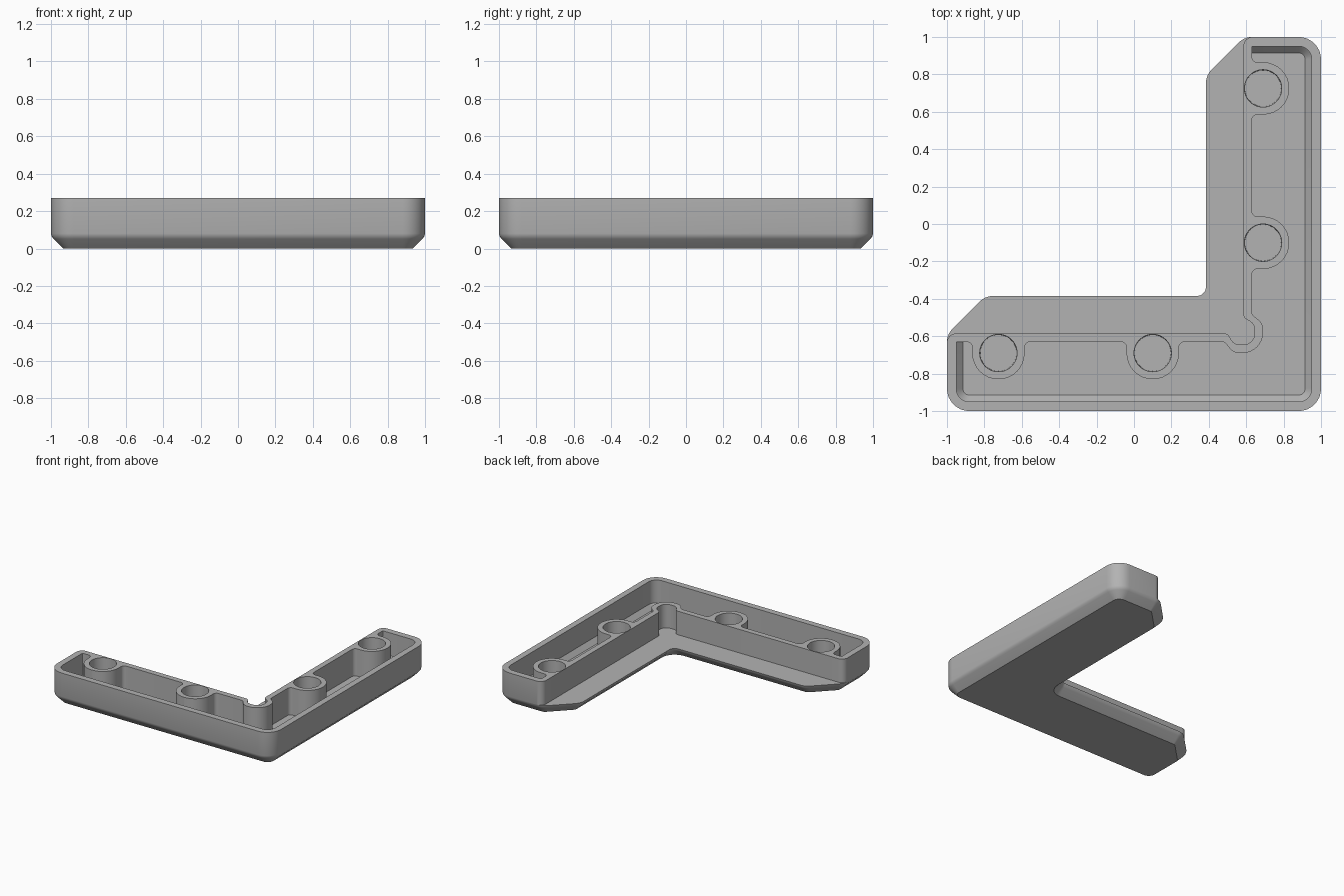
import bpy, bmesh, math
from mathutils import Vector

cube = bpy.data.objects.get("Cube")
if cube:
    bpy.data.objects.remove(cube, do_unlink=True)

TOP, LEDGE, FLOOR = 0.27, 0.08, 0.05

grey = bpy.data.materials.new("plain grey")
grey.use_nodes = True
grey.diffuse_color = (0.45, 0.45, 0.45, 1)
grey.node_tree.nodes["Principled BSDF"].inputs["Base Color"].default_value = grey.diffuse_color


def mirrored(half):
    """Complete a half outline across the diagonal; its ends lie on the diagonal."""
    return half + [(-y, -x, r) for x, y, r in reversed(half[1:-1])]


def rounded(corners, inset=0.0, steps=8):
    """Counter-clockwise outline of (x, y, radius) corners, filleted and inset."""
    out, n = [], len(corners)
    for i, (x, y, r) in enumerate(corners):
        p = Vector((x, y))
        a = (p - Vector(corners[i - 1][:2])).normalized()
        b = (Vector(corners[(i + 1) % n][:2]) - p).normalized()
        turn = a.angle_signed(b) * -1
        side = 1 if turn > 0 else -1
        na, nb = Vector((-a.y, a.x)), Vector((-b.y, b.x))
        miter = (na + nb) / (1 + na.dot(nb))
        p = p + miter * inset
        if r == 0:
            out.append(p)
            continue
        r = max(r - side * inset, 0.005)
        centre = p + miter * side * r
        start = -na * side * r
        for k in range(steps + 1):
            t = turn * k / steps
            c, s = math.cos(t), math.sin(t)
            out.append(centre + Vector((start.x * c - start.y * s, start.x * s + start.y * c)))
    return out


def loft(name, layers):
    """Solid through (outline, height) layers with equal point counts."""
    bm = bmesh.new()
    rings = [[bm.verts.new((p.x, p.y, z)) for p in pts] for pts, z in layers]
    for low, high in zip(rings, rings[1:]):
        for i in range(len(low)):
            bm.faces.new((low[i - 1], low[i], high[i], high[i - 1]))
    bm.faces.new(rings[0][::-1])
    bm.faces.new(rings[-1])
    bmesh.ops.recalc_face_normals(bm, faces=bm.faces)
    mesh = bpy.data.meshes.new(name)
    bm.to_mesh(mesh)
    bm.free()
    mesh.materials.append(grey)
    obj = bpy.data.objects.new(name, mesh)
    bpy.context.collection.objects.link(obj)
    return obj


# L-shaped body with a softened chamfer around the underside
body_outline = mirrored([(1, -1, .12), (1, 1, .12), (.59, 1, .1),
                         (.385, .795, .1), (.385, -.385, .05)])
profile = [(.065, 0), (.014, .051), (.004, .064), (0, .08), (0, TOP)]
bracket = loft("corner_bracket", [(rounded(body_outline, d), z) for d, z in profile])

# Step along the inside of the L, with a round relief notch in the corner
step_outline = mirrored([(.645, -.645, .06), (.645, -.535, .05), (.585, -.5, .03),
                         (.585, 1, .05), (.635, 1, 0), (.635, 1.2, 0), (-1.2, 1.2, 0)])
step = rounded(step_outline)
cutters = [loft("ledge_cutter", [(step, LEDGE), (step, TOP + .1)])]

# Pocket that leaves a thin wall, four bosses and the corner bulge
boss_y = (.725, -.1)


def pocket(e, r):
    half = [(e, -e, r), (e, e, r), (.63, e, .006)]
    for y in boss_y:
        half += [(.63, y + .14, .03), (.83, y + .14, .139),
                 (.83, y - .14, .139), (.63, y - .14, .03)]
    half += [(.63, -.485, .03), (.69, -.53, .07), (.69, -.69, .11)]
    return rounded(mirrored(half))


wide, narrow = pocket(.95, .07), pocket(.915, .035)
cutters.append(loft("pocket_cutter", [(narrow, FLOOR), (wide, .086), (wide, TOP + .1)]))

# Round blind holes in the bosses
for y in boss_y:
    for cx, cy in ((.69, y), (-y, -.69)):
        rings = []
        for r, z in ((.097, FLOOR), (.1, TOP), (.1, TOP + .1)):
            rings.append(([Vector((cx + r * math.cos(math.tau * k / 48),
                                   cy + r * math.sin(math.tau * k / 48)))
                           for k in range(48)], z))
        cutters.append(loft("hole_cutter", rings))

# Apply the cuts, then remove the cutters
bpy.context.view_layer.objects.active = bracket
for cutter in cutters:
    mod = bracket.modifiers.new("cut", "BOOLEAN")
    mod.operation, mod.solver, mod.object = "DIFFERENCE", "EXACT", cutter
    bpy.ops.object.modifier_apply(modifier=mod.name)
    bpy.data.objects.remove(cutter, do_unlink=True)

bpy.ops.object.select_all(action="DESELECT")
bracket.select_set(True)
bpy.ops.object.shade_smooth_by_angle(angle=math.radians(30))
